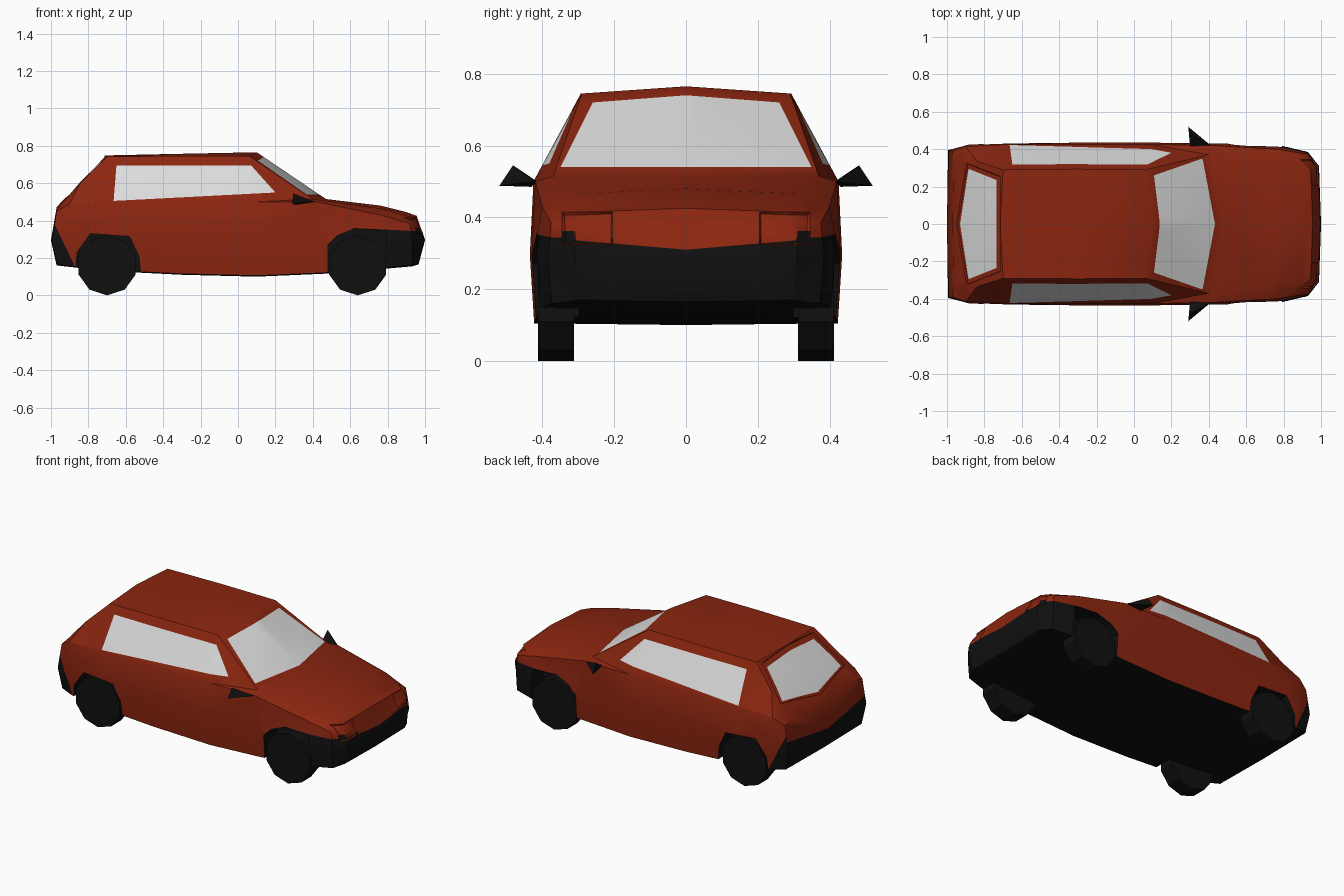
import bpy, bmesh, math
from mathutils import Vector

if "Cube" in bpy.data.objects:
    bpy.data.objects.remove(bpy.data.objects["Cube"])


def material(name, col):
    m = bpy.data.materials.new(name)
    m.diffuse_color = (*col, 1)
    m.use_nodes = True
    m.node_tree.nodes["Principled BSDF"].inputs["Base Color"].default_value = m.diffuse_color
    return m


RED = material("red_paint", (0.26, 0.019, 0.005))
BLACK = material("black_plastic", (0.005, 0.005, 0.005))
GLASS = material("pale_glass", (0.72, 0.72, 0.72))


def add_object(name, bm, mats):
    me = bpy.data.meshes.new(name)
    bm.normal_update()
    bm.to_mesh(me)
    bm.free()
    ob = bpy.data.objects.new(name, me)
    bpy.context.collection.objects.link(ob)
    for m in mats:
        me.materials.append(m)
    return ob


def select_only(ob):
    bpy.ops.object.select_all(action='DESELECT')
    ob.select_set(True)
    bpy.context.view_layer.objects.active = ob


# Body: rings lofted from tail to nose
bm = bmesh.new()


def ring(x, floor, width, belt, edge, top):
    """Symmetric ring: floor, sill, side, belt line, roof edge, roof centre."""
    bulge = 1.025 if abs(x) > .95 else 1
    half = [(x, 0, floor), (x, width - .012, floor + .005), (x * bulge, width, .295),
            belt, edge, (top[0], 0, top[1])]
    return [bm.verts.new(p) for p in half + [(a, -b, c) for a, b, c in half[4:0:-1]]]


rings = [
    ring(-.97, .16, .395, (-.97, .39, .45), (-.965, .33, .465), (-.97, .47)),
    ring(-.88, .15, .425, (-.90, .415, .49), (-.84, .335, .605), (-.855, .605)),
    ring(-.70, .13, .43, (-.68, .425, .5), (-.70, .29, .742), (-.715, .748)),
    ring(-.30, .11, .435, (-.30, .425, .5), (-.30, .293, .745), (-.30, .757)),
    ring(.10, .10, .435, (.10, .425, .5), (.06, .29, .745), (.10, .765)),
    ring(.45, .115, .43, (.42, .42, .5), (.40, .37, .515), (.47, .515)),
    ring(.76, .14, .425, (.76, .40, .43), (.76, .32, .465), (.76, .48)),
    ring(.93, .155, .385, (.92, .375, .385), (.90, .32, .425), (.90, .445)),
    ring(.965, .165, .31, (.98, .31, .36), (.945, .29, .415), (.955, .425)),
]
for a, b in zip(rings, rings[1:]):
    for i in range(10):
        j = (i + 1) % 10
        bm.faces.new((a[i], a[j], b[j], b[i]))
for r, x in ((rings[0], -1), (rings[-1], 1)):
    c = bm.verts.new((x, 0, .295))
    for i in range(10):
        bm.faces.new((r[i], r[(i + 1) % 10], c))
bmesh.ops.recalc_face_normals(bm, faces=bm.faces[:])
bmesh.ops.triangulate(bm, faces=bm.faces[:])


def paint(poly, axes, mat, test, recess=0):
    """Cut a convex outline, projected along one axis, into the faces passing the test."""
    bm.normal_update()
    faces = [f for f in bm.faces if test(f.normal, f.calc_center_median())]
    u, v = axes
    mid = [sum(p[k] for p in poly) / len(poly) for k in (0, 1)]
    for p, q in zip(poly, poly[1:] + poly[:1]):
        co, no = Vector((0, 0, 0)), Vector((0, 0, 0))
        co[u], co[v] = p
        no[u], no[v] = q[1] - p[1], p[0] - q[0]
        if (mid[0] - p[0]) * no[u] + (mid[1] - p[1]) * no[v] > 0:
            no = -no
        geom = set(faces) | {e for f in faces for e in f.edges} | {w for f in faces for w in f.verts}
        res = bmesh.ops.bisect_plane(bm, geom=list(geom), dist=1e-5, plane_co=co, plane_no=no)
        faces = [f for f in res['geom'] if isinstance(f, bmesh.types.BMFace)
                 and (f.calc_center_median() - co).dot(no) < 0]
    for f in faces:
        f.material_index = mat
    if recess and faces:
        bmesh.ops.inset_region(bm, faces=faces, thickness=.004, depth=-recess, use_boundary=True)


YZ, XZ, XY = (1, 2), (0, 2), (0, 1)

# Tailgate recess and rear window
slope = lambda n, c: n.x < -.3 and n.z > .3 and c.x < -.65
paint([(-.715, -.255), (-.895, -.325), (-.95, 0), (-.895, .325), (-.715, .255)], XY, 0, slope, .008)
paint([(-.735, -.235), (-.885, -.295), (-.93, 0), (-.885, .295), (-.735, .235)], XY, 2, slope)

# Windscreen
paint([(-.35, .54), (.35, .54), (.26, .72), (0, .74), (-.26, .72)], YZ, 2,
      lambda n, c: n.x > .25 and 0 < c.x < .5 and c.z > .5)

for s in (1, -1):
    # Side window
    paint([(-.65, .695), (.07, .695), (.20, .55), (-.665, .505)], XZ, 2,
          lambda n, c: n.y * s > .5 and c.z > .49)
    # Headlight recess with a black outer corner
    front = lambda n, c: n.x > .3 and c.x > .85
    paint([(.205 * s, .325), (.345 * s, .325), (.345 * s, .415), (.205 * s, .415)], YZ, 0, front, .008)
    paint([(.31 * s, .30), (.345 * s, .30), (.345 * s, .362), (.31 * s, .362)], YZ, 1, front)
    # Front bumper face and its wrap along the wing
    paint([(0, .05), (.5 * s, .05), (.5 * s, .352), (0, .31)], YZ, 1,
          lambda n, c: n.x > .3 and c.x > .85 and c.y * s > -.01)
    paint([(.48, .05), (.48, .27), (.62, .36), (1.02, .34), (1.02, .05)], XZ, 1,
          lambda n, c: n.y * s > .3 and c.x > .4)
    # Rear bumper face and its side corner
    paint([(0, .05), (.5 * s, .05), (.5 * s, .36), (0, .29)], YZ, 1,
          lambda n, c: n.x < -.4 and c.x < -.9 and c.y * s > -.01)
    paint([(-1.05, .05), (-1.05, .38), (-.98, .38), (-.88, .17), (-.88, .05)], XZ, 1,
          lambda n, c: n.y * s > .3 and c.x < -.8)

# Underside
bm.normal_update()
for f in bm.faces:
    if f.normal.z < -.6 and f.calc_center_median().z < .25:
        f.material_index = 1
bmesh.ops.triangulate(bm, faces=bm.faces[:])
body = add_object("body", bm, [RED, BLACK, GLASS])

# Wheel arches, cut with black inner walls
arches = [
    [(-.88, .02), (-.86, .23), (-.79, .33), (-.58, .315), (-.53, .21), (-.51, .02)],
    [(.48, .02), (.48, .27), (.53, .32), (.62, .355), (.79, .345), (.81, .02)],
]
cut = bmesh.new()
for arch in arches:
    for s in (1, -1):
        loops = [[cut.verts.new((x, y * s, z)) for x, z in arch] for y in (.30, .55)]
        for loop in loops:
            cut.faces.new(loop)
        for i in range(6):
            j = (i + 1) % 6
            cut.faces.new((loops[0][i], loops[0][j], loops[1][j], loops[1][i]))
bmesh.ops.recalc_face_normals(cut, faces=cut.faces[:])
for f in cut.faces:
    f.material_index = 1
cutter = add_object("arch_cutter", cut, [RED, BLACK, GLASS])
cutter.hide_render = True
mod = body.modifiers.new("arches", 'BOOLEAN')
mod.operation, mod.solver, mod.object = 'DIFFERENCE', 'EXACT', cutter
select_only(body)
bpy.ops.object.modifier_apply(modifier=mod.name)
bpy.data.objects.remove(cutter)
select_only(body)
bpy.ops.object.shade_smooth_by_angle(angle=math.radians(35))

for s, side in ((1, "left"), (-1, "right")):
    # Ten-sided wheels
    for x, end in ((-.70, "rear"), (.64, "front")):
        bpy.ops.mesh.primitive_cylinder_add(vertices=10, radius=.16, depth=.10,
                                            location=(x, .362 * s, .16), rotation=(math.pi / 2, 0, 0))
        wheel = bpy.context.object
        wheel.name = f"{end}_{side}_wheel"
        wheel.data.materials.append(BLACK)
    # Wedge-shaped door mirror
    mb = bmesh.new()
    pts = [(.29, .52, .488), (.295, .482, .545), (.30, .415, .50), (.31, .43, .485), (.41, .42, .50)]
    v = [mb.verts.new((x, y * s, z)) for x, y, z in pts]
    bmesh.ops.convex_hull(mb, input=v)
    bmesh.ops.recalc_face_normals(mb, faces=mb.faces[:])
    add_object(f"{side}_mirror", mb, [BLACK])
